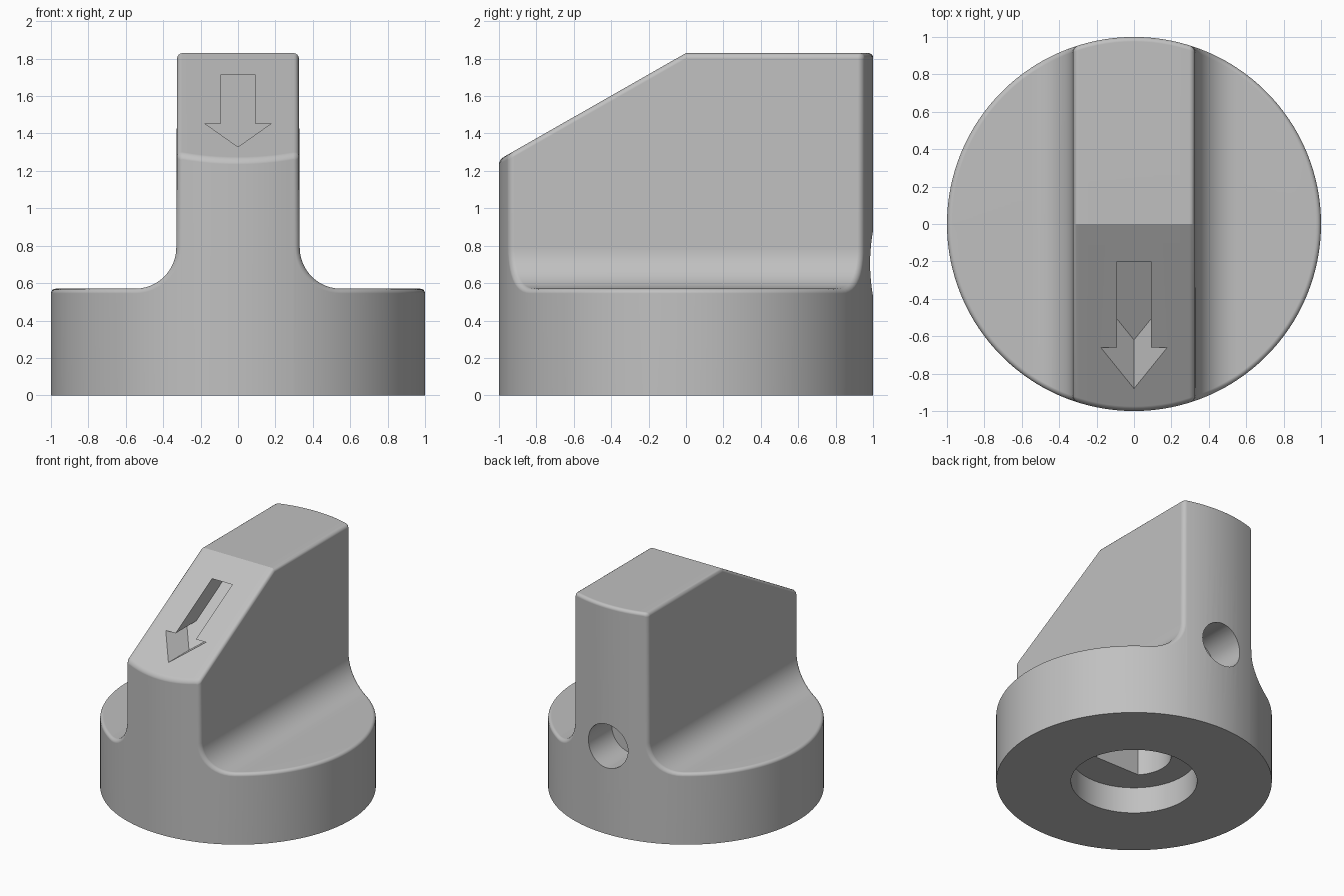
import bpy
import bmesh
from math import sin, cos, acos, pi, sqrt

cube = bpy.data.objects.get("Cube")
if cube:
    bpy.data.objects.remove(cube, do_unlink=True)

HEIGHT, SHELF, SLOPE = 1.83, 0.57, 0.57
GRIP, FILLET = 0.33, 0.22          # half width of the grip, radius at its foot
EDGE, CORNER = 0.025, 0.03         # rounding of the rim and of the grip's top

grey = bpy.data.materials.new("plain_grey")
grey.use_nodes = True
grey.diffuse_color = (0.53, 0.53, 0.53, 1)
grey.node_tree.nodes["Principled BSDF"].inputs["Base Color"].default_value = grey.diffuse_color


def finish(bm, name):
    bmesh.ops.recalc_face_normals(bm, faces=bm.faces)
    mesh = bpy.data.meshes.new(name)
    bm.to_mesh(mesh)
    bm.free()
    mesh.materials.append(grey)
    obj = bpy.data.objects.new(name, mesh)
    bpy.context.collection.objects.link(obj)
    return obj


def prism(name, start, end):
    """Closed solid between two matching outlines."""
    bm = bmesh.new()
    a = [bm.verts.new(p) for p in start]
    b = [bm.verts.new(p) for p in end]
    bm.faces.new(a)
    bm.faces.new(b)
    for i in range(len(a)):
        j = (i + 1) % len(a)
        bm.faces.new((a[i], a[j], b[j], b[i]))
    return finish(bm, name)


def section(radius, inset):
    """Shelf, fillet and grip seen from the front, shrunk by inset."""
    foot_x, foot_z, r = GRIP + FILLET, SHELF + FILLET, FILLET + inset
    span = acos(foot_x / radius)
    pts = [(radius * cos(span * j / 20), SHELF - inset) for j in range(21)]
    for j in range(1, 13):
        t = pi / 2 * j / 12
        pts.append((foot_x - r * sin(t), foot_z - r * cos(t)))
    cx, cz, r = GRIP - 0.004 - CORNER, HEIGHT - CORNER, CORNER - inset
    for j in range(5):
        t = pi / 2 * j / 4
        pts.append((cx + r * cos(t), cz + r * sin(t)))
    pts += [(cx * (1 - j / 6), cz + r) for j in range(1, 7)]
    return pts + [(-x, z) for x, z in reversed(pts[:-1])]


def place(x, y, z):
    """Lower the grip's top along the front slope."""
    return (x, y, z + SLOPE * min(y, 0) if z > 1.2 else z)


def rim_loop(radius, inset):
    pts = section(radius, inset)
    depth = [sqrt(max(0, radius ** 2 - x * x)) for x, z in pts]
    front = [place(x, -d, z) for (x, z), d in zip(pts, depth)]
    back = [place(x, d, z) for (x, z), d in zip(pts, depth)]
    return front + back[-2:0:-1]


# Knob body: round wall, rounded rim, then strips across the top
bm = bmesh.new()
rings = []
for k in range(6):
    a = pi / 2 * k / 5
    rings.append(rim_loop(1 - EDGE * (1 - cos(a)), EDGE * (1 - sin(a))))
rings.insert(0, [(x, y, 0) for x, y, z in rings[0]])
loops = [[bm.verts.new(p) for p in ring] for ring in rings]
count = len(loops[0])
bm.faces.new(loops[0])
for low, high in zip(loops, loops[1:]):
    for i in range(count):
        j = (i + 1) % count
        bm.faces.new((low[i], low[j], high[j], high[i]))

top = loops[-1]
last = count // 2
middle = [bm.verts.new((x, 0, z)) for x, z in section(1 - EDGE, 0)[1:-1]]
middle = [top[0]] + middle + [top[last]]
for i in range(last):
    j = i + 1
    for side in ((top[i], top[j]), (top[-i % count], top[-j % count])):
        quad = (side[0], side[1], middle[j], middle[i])
        bm.faces.new(list(dict.fromkeys(quad)))
body = finish(bm, "knob_body")


# Cutters
def circle(r, n=72):
    return [(r * cos(2 * pi * i / n), r * sin(2 * pi * i / n)) for i in range(n)]


bore = circle(0.458)
recess = prism("recess_cutter", [(x, y, -0.2) for x, y in bore],
               [(x, y, 0.21) for x, y in bore])

shaft = [(x, y) for x, y in circle(0.27) if y > -0.186]
half_flat = sqrt(0.27 ** 2 - 0.186 ** 2)
split = max(i for i, p in enumerate(shaft) if p[0] < 0 and p[1] < 0) + 1
shaft[split:split] = [(-half_flat, -0.186), (half_flat, -0.186)]
shaft_hole = prism("shaft_cutter", [(x, y, 0.12) for x, y in shaft],
                   [(x, y, 0.9) for x, y in shaft])

screw = circle(0.175, 48)
screw_hole = prism("screw_cutter", [(x, 0.69, 0.705 + z) for x, z in screw],
                   [(x, 1.3, 0.705 + z) for x, z in screw])

half = [(0.09, -0.2), (0.09, -0.66), (0.178, -0.66)]
arrow = half + [(0, -0.88)] + [(-x, y) for x, y in reversed(half)]
arrow_pocket = prism("arrow_cutter",
                     [(x, y - 0.3, HEIGHT + SLOPE * y) for x, y in arrow],
                     [(x, y + 0.26, HEIGHT + SLOPE * y) for x, y in arrow])

bpy.ops.object.select_all(action='DESELECT')
body.select_set(True)
bpy.context.view_layer.objects.active = body
for cutter in (recess, shaft_hole, screw_hole, arrow_pocket):
    cutter.hide_render = True
    mod = body.modifiers.new("cut", 'BOOLEAN')
    mod.operation = 'DIFFERENCE'
    mod.solver = 'EXACT'
    mod.object = cutter
    bpy.ops.object.modifier_apply(modifier=mod.name)
    bpy.data.objects.remove(cutter, do_unlink=True)

# Smooth curves, crisp edges
bpy.ops.object.shade_smooth_by_angle(angle=0.44)
normals = body.modifiers.new("flat_faces", 'WEIGHTED_NORMAL')
normals.keep_sharp = True
